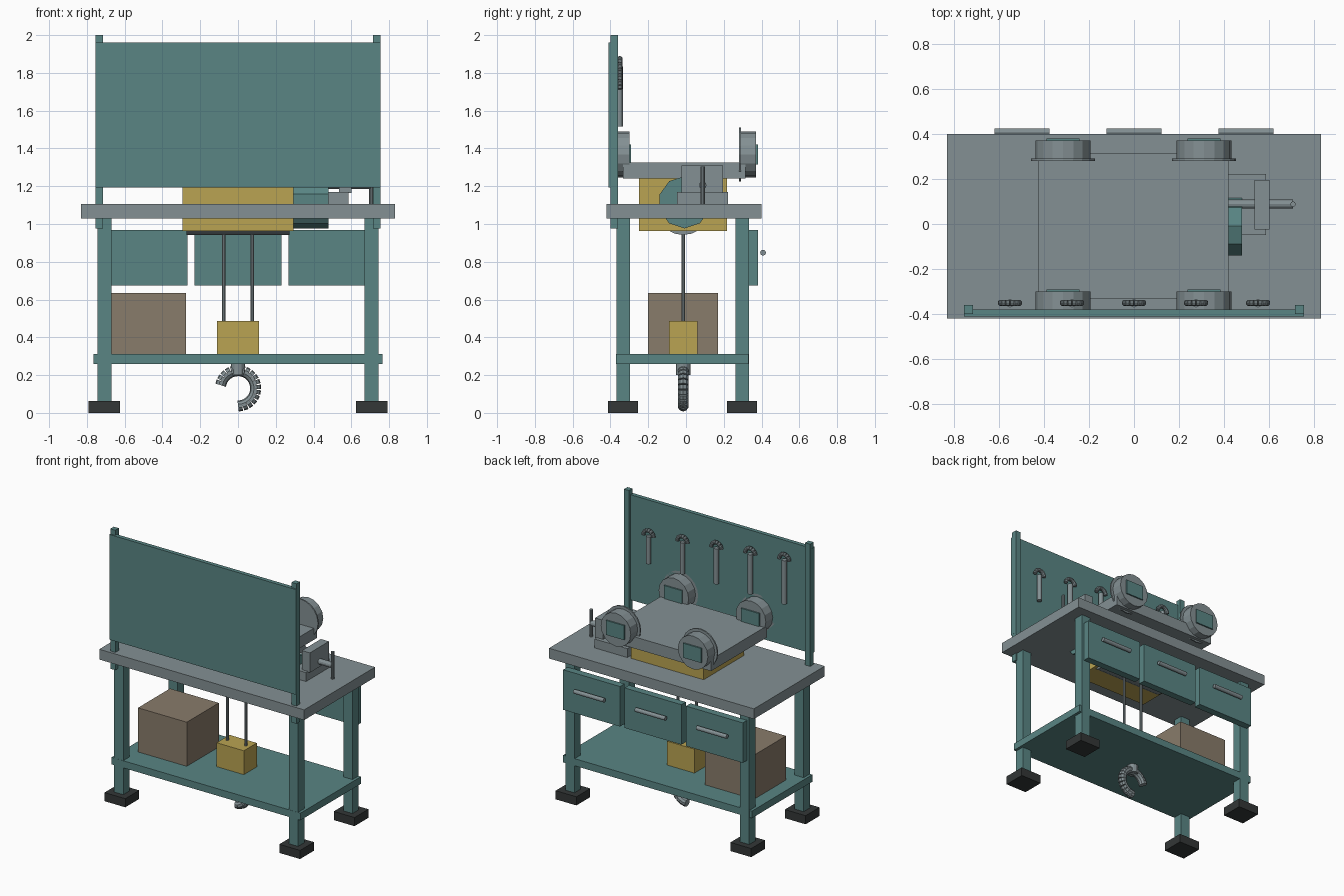
import bpy, bmesh, math
from mathutils import Matrix, Vector

if "Cube" in bpy.data.objects:
    bpy.data.objects.remove(bpy.data.objects["Cube"])


def material(name, rgb):
    m = bpy.data.materials.new(name)
    m.diffuse_color = (*rgb, 1)
    m.use_nodes = True
    m.node_tree.nodes["Principled BSDF"].inputs["Base Color"].default_value = m.diffuse_color
    return m


TEAL = material("teal_paint", (0.10, 0.235, 0.23))
GREY = material("grey_steel", (0.23, 0.28, 0.295))
YELLOW = material("yellow_paint", (0.49, 0.37, 0.085))
BROWN = material("brown_cardboard", (0.25, 0.20, 0.145))
BLACK = material("black_rubber", (0.033, 0.038, 0.038))


def finish(name, bm, mat):
    bmesh.ops.recalc_face_normals(bm, faces=bm.faces)
    me = bpy.data.meshes.new(name)
    bm.to_mesh(me)
    bm.free()
    me.materials.append(mat)
    ob = bpy.data.objects.new(name, me)
    bpy.context.collection.objects.link(ob)
    return ob


def box(name, mat, x, y, z):
    """Box given by its (low, high) range on each axis."""
    bm = bmesh.new()
    size = [r[1] - r[0] for r in (x, y, z)]
    mid = [(r[0] + r[1]) / 2 for r in (x, y, z)]
    bmesh.ops.create_cube(bm, size=1, matrix=Matrix.Translation(mid) @ Matrix.Diagonal((*size, 1)))
    return finish(name, bm, mat)


def add_rod(bm, a, b, r, sides):
    a, b = Vector(a), Vector(b)
    d = b - a
    rot = d.to_track_quat('Z', 'Y').to_matrix().to_4x4()
    bmesh.ops.create_cone(bm, cap_ends=True, segments=sides, radius1=r, radius2=r,
                          depth=d.length, matrix=Matrix.Translation((a + b) / 2) @ rot)


def rod(name, mat, a, b, r, sides=12):
    bm = bmesh.new()
    add_rod(bm, a, b, r, sides)
    return finish(name, bm, mat)


def link_arc(name, mat, centre, major, minor, start, end, count, sides=10):
    """Bent bar in the xz plane made of short straight links."""
    bm = bmesh.new()
    step = (end - start) / count
    half = major * math.tan(abs(step) / 2) * 0.95
    for i in range(count):
        t = start + step * (i + 0.5)
        c = Vector(centre) + Vector((math.cos(t), 0, math.sin(t))) * major
        tangent = Vector((-math.sin(t), 0, math.cos(t))) * half
        add_rod(bm, c - tangent, c + tangent, minor, sides)
    return finish(name, bm, mat)


# Bench frame: top, legs, feet, lower shelf
box("table_top", GREY, (-0.83, 0.83), (-0.42, 0.40), (1.03, 1.105))
for s, side in ((-1, "left"), (1, "right")):
    for y, end in ((-0.333, "front"), (0.297, "back")):
        x = s * 0.708
        box(f"leg_{end}_{side}", TEAL, (x - 0.037, x + 0.037), (y - 0.036, y + 0.036), (0.06, 1.03))
        box(f"foot_{end}_{side}", BLACK, (x - 0.084, x + 0.084), (y - 0.08, y + 0.08), (0, 0.063))
box("lower_shelf", TEAL, (-0.765, 0.765), (-0.37, 0.33), (0.26, 0.312))

# Tool board and its posts
box("tool_board", TEAL, (-0.755, 0.755), (-0.41, -0.38), (1.192, 1.962))
for s, side in ((-1, "left"), (1, "right")):
    x = s * 0.734
    box(f"board_post_{side}", TEAL, (x - 0.02, x + 0.02), (-0.40, -0.36), (0.975, 2.0))

# Hanging tools, longer towards the left
for i in range(5):
    x = -0.55 + i * 0.275
    top = 1.515 + 0.32 - 0.03 * i
    rod(f"tool_handle_{i + 1}", GREY, (x, -0.352, 1.515), (x, -0.352, top), 0.018)
    link_arc(f"tool_head_{i + 1}", GREY, (x, -0.35, top), 0.04, 0.014, 0, math.pi, 8)

# Drawer fronts with bar handles
for i, x in enumerate((-0.4975, 0, 0.4975)):
    box(f"drawer_{i + 1}", TEAL, (x - 0.23, x + 0.23), (0.33, 0.382), (0.675, 0.968))
    rod(f"drawer_handle_{i + 1}", GREY, (x - 0.122, 0.408, 0.848), (x + 0.122, 0.408, 0.848), 0.015)

# Storage box on the shelf
box("storage_box", BROWN, (-0.67, -0.275), (-0.20, 0.17), (0.312, 0.635))

# Hoist body, trolley plate, motor and rope drum
box("hoist_body", YELLOW, (-0.295, 0.295), (-0.25, 0.217), (0.962, 1.24))
box("trolley_plate", GREY, (-0.424, 0.418), (-0.333, 0.315), (1.24, 1.325))
rod("hoist_motor", TEAL, (0.28, -0.008, 1.115), (0.48, -0.008, 1.115), 0.138, 10)
rod("rope_drum", GREY, (-0.273, -0.015, 1.092), (0.273, -0.015, 1.092), 0.15, 20)

# Trolley wheels with flange and square hub plate
for x, side in ((-0.315, "left"), (0.31, "right")):
    for y, end in ((-0.34, "front"), (0.33, "back")):
        z = 1.368
        rod(f"wheel_{end}_{side}", GREY, (x, y - 0.04, z), (x, y + 0.04, z), 0.122, 16)
        rod(f"wheel_flange_{end}_{side}", GREY, (x, y - 0.05, z), (x, y - 0.04, z), 0.142, 20)
        box(f"wheel_hub_{end}_{side}", TEAL, (x - 0.073, x + 0.073), (y + 0.03, y + 0.05),
            (z - 0.053, z + 0.053))

# Ropes, hook block and hook
for s, side in ((-1, "left"), (1, "right")):
    rod(f"rope_{side}", GREY, (s * 0.075, -0.015, 0.47), (s * 0.075, -0.015, 0.97), 0.009, 8)
box("hook_block", YELLOW, (-0.11, 0.11), (-0.09, 0.06), (0.27, 0.487))
rod("hook_shank", GREY, (0, -0.015, 0.20), (0, -0.015, 0.28), 0.038, 12)
link_arc("hook", GREY, (0, -0.015, 0.13), 0.093, 0.029, math.radians(170), math.radians(-90), 18)

# Bench vise
box("vise_base", GREY, (0.32, 0.585), (-0.048, 0.222), (1.105, 1.17))
box("vise_fixed_jaw", GREY, (0.33, 0.41), (-0.025, 0.195), (1.17, 1.31))
box("vise_moving_jaw", GREY, (0.535, 0.60), (-0.025, 0.195), (1.165, 1.31))
rod("vise_screw", GREY, (0.40, 0.088, 1.205), (0.705, 0.088, 1.205), 0.02, 12)
rod("vise_handle", GREY, (0.705, 0.088, 1.107), (0.705, 0.088, 1.305), 0.012, 10)
